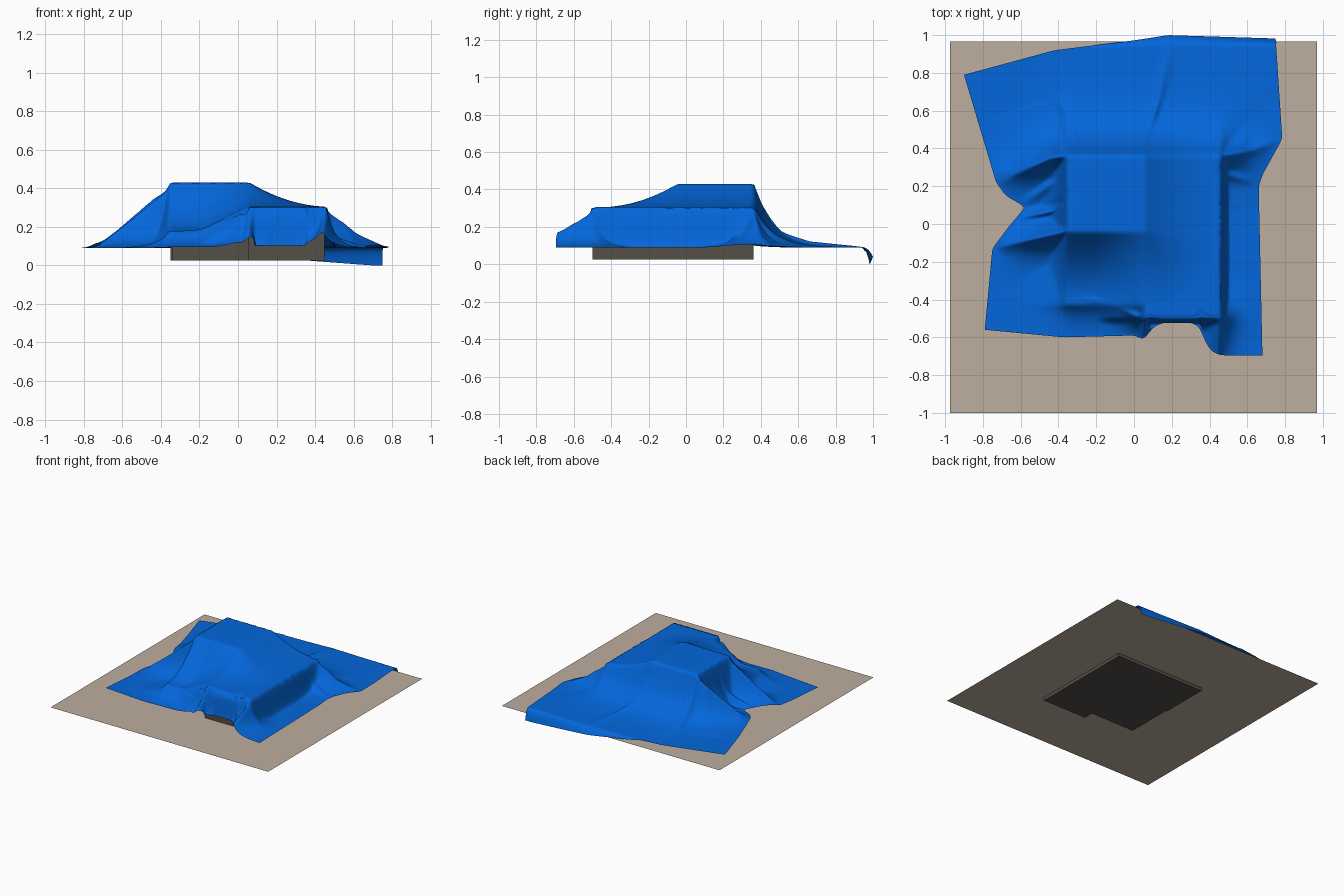
import bpy, bmesh, math

if "Cube" in bpy.data.objects:
    bpy.data.objects.remove(bpy.data.objects["Cube"])

N = 200            # cloth grid resolution
G = 0.09           # height of the cloth where it lies flat


def material(name, rgb):
    m = bpy.data.materials.new(name)
    m.diffuse_color = (*rgb, 1)
    m.use_nodes = True
    m.node_tree.nodes["Principled BSDF"].inputs["Base Color"].default_value = m.diffuse_color
    return m


blue = material("blue cloth", (0.001, 0.135, 0.71))
beige = material("beige ground", (0.51, 0.42, 0.345))
dark = material("dark crate", (0.088, 0.077, 0.063))


def make_object(name, bm, mat):
    me = bpy.data.meshes.new(name)
    bm.to_mesh(me)
    bm.free()
    me.materials.append(mat)
    ob = bpy.data.objects.new(name, me)
    bpy.context.collection.objects.link(ob)
    return ob


def box(name, x0, x1, y0, y1, z0, z1):
    bm = bmesh.new()
    bmesh.ops.create_cube(bm, size=1)
    for v in bm.verts:
        v.co = ((x0 + x1) / 2 + v.co.x * (x1 - x0), (y0 + y1) / 2 + v.co.y * (y1 - y0),
                (z0 + z1) / 2 + v.co.z * (z1 - z0))
    return make_object(name, bm, dark)


# crates hidden under the cloth, poking through the ground sheet
box("tall_crate", -0.35, 0.055, -0.04, 0.36, 0.025, 0.405)
box("long_crate", 0.055, 0.45, -0.5, 0.36, 0.025, 0.28)
box("low_crate", -0.34, 0.055, -0.42, -0.04, 0.025, 0.155)

# ground sheet
bm = bmesh.new()
bm.faces.new([bm.verts.new((x, y, 0.051)) for x in (-0.975, 0.97)
              for y in ((-1, 0.965) if x > 0 else (0.965, -1))])
make_object("ground_sheet", bm, beige)

# cloth outline, one path per side
FRONT = [(-0.79, -0.56), (-0.37, -0.6), (0, -0.59), (0.05, -0.612), (0.105, -0.545),
         (0.15, -0.524), (0.31, -0.524), (0.35, -0.55), (0.375, -0.62), (0.41, -0.675),
         (0.46, -0.695), (0.68, -0.695)]
BACK = [(-0.9, 0.79), (-0.42, 0.92), (0, 0.972), (0.18, 1.0), (0.75, 0.982)]
LEFT = [(-0.79, -0.56), (-0.75, -0.13), (-0.66, -0.01), (-0.575, 0.09),
        (-0.68, 0.15), (-0.73, 0.22), (-0.9, 0.79)]
RIGHT = [(0.68, -0.695), (0.66, 0.2), (0.68, 0.26), (0.785, 0.45), (0.75, 0.982)]


def sample(path, axis):
    """Evenly spaced points along one coordinate, lightly rounded."""
    pts = []
    a, b = path[0][axis], path[-1][axis]
    for i in range(N + 1):
        s = a + (b - a) * i / N
        for p, q in zip(path, path[1:]):
            if s <= q[axis] + 1e-9:
                t = (s - p[axis]) / (q[axis] - p[axis])
                pts.append((p[0] + (q[0] - p[0]) * t, p[1] + (q[1] - p[1]) * t))
                break
    for _ in range(5):
        pts = [pts[0]] + [tuple((pts[i - 1][k] + 2 * pts[i][k] + pts[i + 1][k]) / 4 for k in (0, 1))
                          for i in range(1, N)] + [pts[-1]]
    return pts


F, B, L, R = sample(FRONT, 0), sample(BACK, 0), sample(LEFT, 1), sample(RIGHT, 1)

# folds: (points x, y, z), width
FOLDS = [
    ([(-0.36, 0.36, 0.43), (-0.43, 0.352, 0.38), (-0.64, 0.26, 0.18), (-0.74, 0.18, 0.09)], 0.075),
    ([(-0.36, -0.04, 0.43), (-0.58, -0.09, 0.23), (-0.74, -0.13, 0.09)], 0.06),
    ([(-0.37, 0.08, 0.25), (-0.62, 0.03, 0.1)], 0.03),
    ([(-0.38, 0.25, 0.25), (-0.58, 0.11, 0.11)], 0.03),
    ([(0.46, 0.36, 0.305), (0.55, 0.375, 0.235), (0.62, 0.39, 0.17), (0.78, 0.45, 0.09)], 0.07),
    ([(0.47, 0.27, 0.18), (0.66, 0.22, 0.095)], 0.035),
    ([(0.455, -0.5, 0.305), (0.435, -0.7, 0.17)], 0.05),
    ([(0.06, -0.5, 0.3), (0.05, -0.615, 0.13)], 0.035),
    ([(-0.33, -0.39, 0.18), (-0.17, -0.41, 0.205), (-0.07, -0.45, 0.24), (0.02, -0.49, 0.3)], 0.05),
    ([(0.04, 0.4, 0.35), (0.08, 0.5, 0.195), (0.13, 0.66, 0.13), (0.18, 0.9, 0.1)], 0.035),
    ([(-0.3, 0.42, 0.3), (-0.33, 0.52, 0.17), (-0.39, 0.65, 0.11)], 0.04),
]


def ramp(d, w):
    return max(0.0, 1 - max(d, 0) / w)


def soft(d, w):
    return math.exp(-max(d, 0) / w)


def drape(x, y):
    """Height of the cloth over crates and folds."""
    edge = ramp(x - 0.462, 0.03 + 0.9 * max(0, y - 0.36)) * ramp(-0.505 - y, 0.022)
    back = soft(y - 0.365, 0.105)
    # tall crate, cloth stretched towards the lower crates
    k = min(1, max(0, (x + 0.2) / 0.25))
    d = math.hypot(max(0, x - 0.06), max(0, -0.045 - y))
    top = 0.43 - (0.25 - 0.125 * k) * (1 - ramp(d, 0.36 + 0.06 * k) ** 2)
    z = G + (top - G) * back * soft(-0.36 - x, 0.05) * edge * soft(-0.43 - y, 0.05 + 0.2 * k)
    # long crate and low crate
    z = max(z, G + 0.216 * back * soft(0.055 - x, 0.05) * edge)
    z = max(z, G + 0.09 * soft(-0.345 - x, 0.08) * soft(-0.43 - y, 0.06) * ramp(x - 0.06, 0.05)
            * ramp(y - 0.3, 0.1))
    # folds
    for pts, w in FOLDS:
        for (ax, ay, az), (bx, by, bz) in zip(pts, pts[1:]):
            dx, dy = bx - ax, by - ay
            t = min(1, max(0, ((x - ax) * dx + (y - ay) * dy) / (dx * dx + dy * dy)))
            d = math.hypot(x - ax - t * dx, y - ay - t * dy)
            if d < 4 * w:
                z = max(z, G + (az + (bz - az) * t - G) * math.exp(-d / w))
    return z


# cloth: patch blended between the four sides
P, Z = [], []
for j in range(N + 1):
    v = j / N
    row = []
    for i in range(N + 1):
        u = i / N
        row.append(tuple((1 - v) * F[i][k] + v * B[i][k] + (1 - u) * L[j][k] + u * R[j][k]
                         - (1 - u) * (1 - v) * F[0][k] - u * (1 - v) * F[N][k]
                         - (1 - u) * v * B[0][k] - u * v * B[N][k] for k in (0, 1)))
    P.append(row)
    Z.append([drape(x, y) for x, y in row])

# relax the creases
for _ in range(5):
    Z = [[(2 * Z[j][i] + Z[max(j - 1, 0)][i] + Z[min(j + 1, N)][i]
           + Z[j][max(i - 1, 0)] + Z[j][min(i + 1, N)]) / 6 for i in range(N + 1)] for j in range(N + 1)]

bm = bmesh.new()
verts = []
for j in range(N + 1):
    row = []
    for i in range(N + 1):
        (x, y), z = P[j][i], Z[j][i]
        if 0.055 < x < 0.462 and -0.506 < y < 0.365:     # rest on the long crate
            z = max(z, 0.3)
        if -0.355 < x < 0.06 and -0.045 < y < 0.365:     # rest on the tall crate
            z = max(z, 0.425)
        if 0.085 < x < 0.355 and y < -0.506:             # hem hanging in front of the long crate
            z = min(z, 0.105 + 0.2 * max(0, (y + 0.524) / 0.018))
        hem = B[i][1]
        if y > 0.93 and hem > 0.94:                      # hem falling over the back of the sheet
            t = (y - 0.93) / (hem - 0.93)
            z -= 0.09 * min(1, max(0, (x + 0.25) / 0.95)) ** 0.75 * t ** 3
        row.append(bm.verts.new((x, y, max(z, 0))))
    verts.append(row)
for j in range(N):
    for i in range(N):
        f = bm.faces.new((verts[j][i], verts[j][i + 1], verts[j + 1][i + 1], verts[j + 1][i]))
        f.smooth = True
make_object("draped_cloth", bm, blue)
